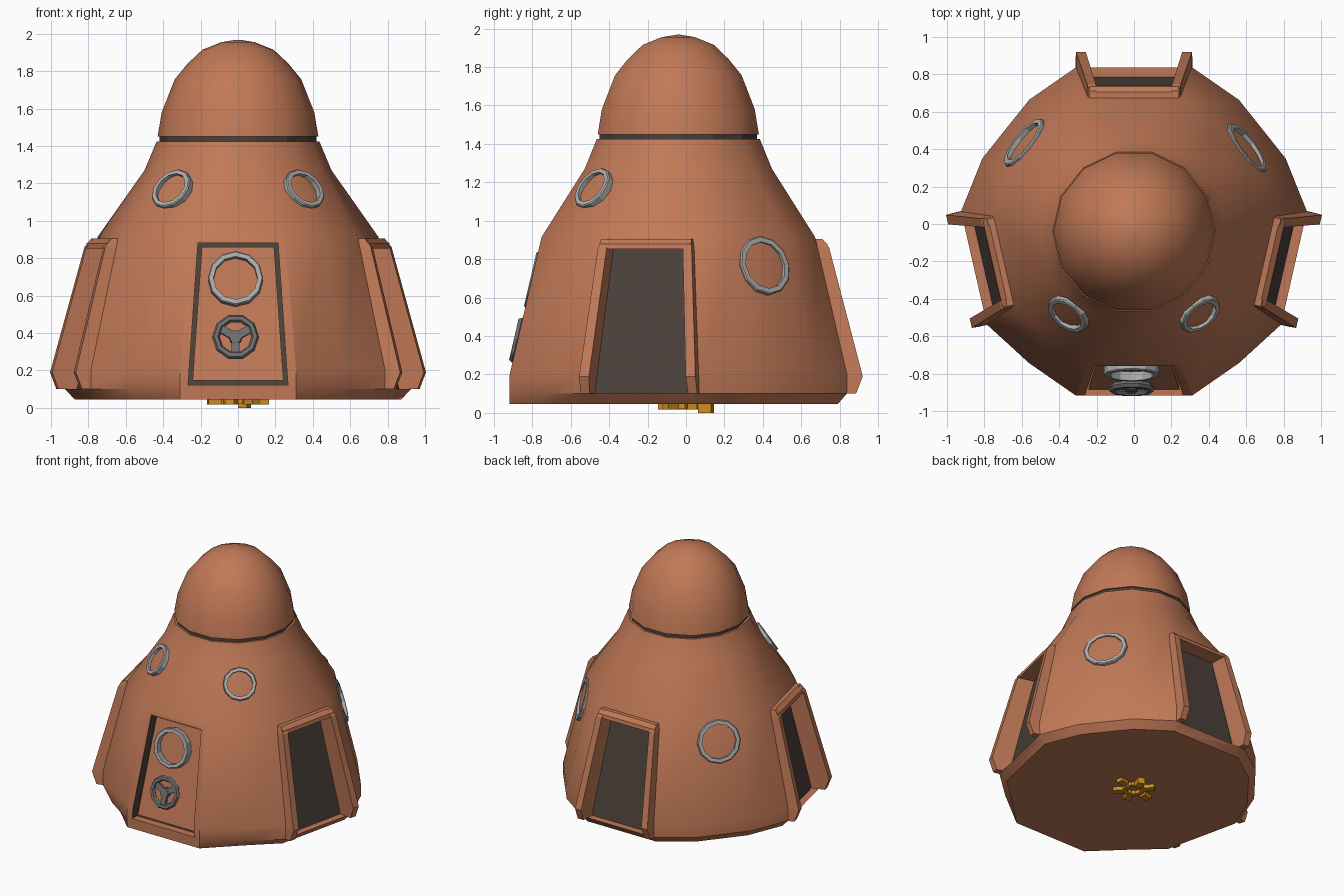
import bpy, bmesh
from math import sin, cos, tau, pi, radians, copysign
from mathutils import Matrix, Vector

cube = bpy.data.objects.get("Cube")
if cube:
    bpy.data.objects.remove(cube, do_unlink=True)

SIDES = 14
STEP = 360 / SIDES
AXIS = Matrix.Translation((0, -0.04, 0))
BAYS = {"left_bay": -STEP / 2, "right_bay": 180 + STEP / 2, "back_bay": 90}
FRONT = -90


def material(name, color):
    m = bpy.data.materials.new(name)
    m.use_nodes = True
    m.diffuse_color = (*color, 1)
    m.node_tree.nodes["Principled BSDF"].inputs["Base Color"].default_value = (*color, 1)
    return m


HULL = material("terracotta hull", (0.53, 0.19, 0.095))
DARK = material("dark recess", (0.07, 0.052, 0.042))
STEEL = material("light steel", (0.42, 0.42, 0.42))
IRON = material("dark steel", (0.16, 0.16, 0.16))
GOLD = material("gold", (0.62, 0.27, 0.015))


def activate(ob):
    bpy.ops.object.select_all(action='DESELECT')
    ob.select_set(True)
    bpy.context.view_layer.objects.active = ob


def smooth_object(ob):
    activate(ob)
    bpy.ops.object.shade_smooth_by_angle(angle=radians(32))


def make(name, bm, mat, matrix=Matrix(), smooth=False):
    bm.transform(matrix)
    bmesh.ops.recalc_face_normals(bm, faces=bm.faces)
    me = bpy.data.meshes.new(name)
    bm.to_mesh(me)
    bm.free()
    me.materials.append(mat)
    ob = bpy.data.objects.new(name, me)
    bpy.context.collection.objects.link(ob)
    if smooth:
        smooth_object(ob)
    return ob


def loft(sections, bm=None, closed=False):
    """Skin a list of vertex loops; cap the ends, or join them when closed."""
    bm = bm or bmesh.new()
    loops = [[bm.verts.new(p) for p in s] for s in sections]
    pairs = list(zip(loops, loops[1:]))
    if closed:
        pairs.append((loops[-1], loops[0]))
    else:
        bm.faces.new(loops[0])
        bm.faces.new(loops[-1])
    for a, b in pairs:
        for i in range(len(a)):
            j = (i + 1) % len(a)
            bm.faces.new((a[i], a[j], b[j], b[i]))
    return bm


def lathe(profile, n, closed=False, bm=None):
    """Turn (radius, height) points around z."""
    return loft([[(r * cos(tau * i / n), r * sin(tau * i / n), z) for i in range(n)]
                 for r, z in profile], bm, closed)


def slab(levels):
    """Upright block from (z, half width, inner depth, outer depth) levels."""
    return loft([[(-t, a, z), (t, a, z), (t, b, z), (-t, b, z)] for z, t, a, b in levels])


def rails(levels):
    """Mirrored pair of posts from (z, inner t, outer t, inner depth, outer depth) levels."""
    bm = bmesh.new()
    for s in (-1, 1):
        loft([[(s * t0, a, z), (s * t1, a, z), (s * t1, b, z), (s * (t0 + 0.008), b, z)]
              for z, t0, t1, a, b in levels], bm)
    return bm


def facing(angle):
    """Frame whose +y points outward at the given angle."""
    return AXIS @ Matrix.Rotation(radians(angle - 90), 4, 'Z')


def on_wall(angle, depth, z, slope, shift=0):
    """Frame whose +z is the outward normal of the sloped wall."""
    return (facing(angle) @ Matrix.Translation((shift, depth, z))
            @ Matrix.Rotation(radians(slope - 90), 4, 'X'))


def hull_loop(radius, z, spread, front_radius):
    """Polygon whose doorway sides are widened to the given half-width ratio."""
    loop = []
    for i in range(SIDES):
        angle = radians(i * STEP)
        point = Vector((radius * cos(angle), radius * sin(angle), z))
        for bay in (*BAYS.values(), FRONT):
            offset = (i * STEP - bay + 180) % 360 - 180
            if abs(offset) < STEP:
                r = front_radius if bay == FRONT else radius
                local = Vector((r * cos(pi / SIDES), copysign(spread * r, offset), z))
                point = Matrix.Rotation(radians(bay), 3, 'Z') @ local
        loop.append(point)
    return loop


# Hull
WIDE, EVEN = 0.345, sin(pi / SIDES)
hull = make("hull", loft([hull_loop(*level) for level in (
    (0.85, 0.045, WIDE, 0.90), (0.90, 0.1, WIDE, 0.90), (0.90, 0.2, WIDE, 0.90),
    (0.73, 0.915, WIDE, 0.73), (0.50, 1.27, EVEN, 0.50), (0.435, 1.425, EVEN, 0.435))]),
    HULL, AXIS)

# Doorway recesses cut into the hull: dark walls, hull-coloured floor
recess = [(n, a, [(0.1, 0.265, 0.825, 1.2), (0.862, 0.205, 0.66, 1.2)]) for n, a in BAYS.items()]
recess.append(("front_door", FRONT, [(0.122, 0.267, 0.82, 1.2), (0.882, 0.214, 0.65, 1.2)]))
for name, angle, levels in recess:
    cutter = make(name + "_cutter", slab(levels), HULL, facing(angle))
    cutter.hide_render = True
    cutter.data.materials.append(DARK)
    for face in cutter.data.polygons:
        face.material_index = int(face.normal.z > -0.9)
    mod = hull.modifiers.new(name, 'BOOLEAN')
    mod.operation, mod.solver, mod.object = 'DIFFERENCE', 'EXACT', cutter
    mod.material_mode = 'TRANSFER'
    activate(hull)
    bpy.ops.object.modifier_apply(modifier=mod.name)
    bpy.data.objects.remove(cutter, do_unlink=True)
smooth_object(hull)

# Nose with a dark seam below it
make("nose_seam", lathe([(0.42, 1.42), (0.42, 1.455)], SIDES), DARK, AXIS)
make("nose_dome", lathe([(0.43, 1.45), (0.408, 1.58), (0.338, 1.757), (0.27, 1.84),
                         (0.19, 1.915), (0.09, 1.955), (0.01, 1.968)], SIDES), HULL, AXIS, True)

# Raised frames around the three open bays
for name, angle in BAYS.items():
    make(name + "_rails", rails([(0.1, 0.255, 0.312, 0.80, 0.925), (0.19, 0.25, 0.31, 0.79, 0.96),
                                 (0.86, 0.195, 0.25, 0.66, 0.785), (0.905, 0.195, 0.24, 0.66, 0.75)]),
         HULL, facing(angle))
    make(name + "_lintel", slab([(0.852, 0.24, 0.65, 0.78), (0.88, 0.24, 0.65, 0.775),
                                 (0.905, 0.23, 0.65, 0.745)]), HULL, facing(angle))

# Front door panel
make("front_door_panel", slab([(0.147, 0.243, 0.80, 0.845), (0.86, 0.193, 0.64, 0.685)]),
     HULL, facing(FRONT))


# Porthole rings
def ring(name, radius, width, low, high, matrix):
    c = 0.006
    make(name, lathe([(radius, low), (radius, high - c), (radius - c, high),
                      (radius - width, high), (radius - width, low)], 12, True), STEEL, matrix)


ring("door_window_ring", 0.148, 0.03, -0.01, 0.045, on_wall(FRONT, 0.727, 0.685, 13, 0.013))
ring("left_upper_porthole", 0.12, 0.028, -0.045, 0.03, on_wall(-2 * STEP, 0.555, 1.16, 33))
ring("right_upper_porthole", 0.12, 0.028, -0.045, 0.03, on_wall(180 + 2 * STEP, 0.555, 1.16, 33))
ring("left_rear_porthole", 0.158, 0.032, -0.03, 0.035, on_wall(36.5, 0.728, 0.76, 16))
ring("right_rear_porthole", 0.158, 0.032, -0.03, 0.035, on_wall(141, 0.732, 0.76, 16))

# Hand wheel: faceted rim with three spokes
wheel = bmesh.new()
lathe([(0.105 + 0.021 * cos(a * pi / 3), 0.03 + 0.02 * sin(a * pi / 3)) for a in range(6)],
      10, True, wheel)
lathe([(0.035, 0.0), (0.035, 0.042)], 8, bm=wheel)
for k in range(3):
    turn = Matrix.Rotation(tau * k / 3 - pi / 6, 4, 'Z') @ Matrix.Translation((0.05, 0, 0.028))
    bmesh.ops.create_cube(wheel, size=1, matrix=turn @ Matrix.Diagonal((0.1, 0.042, 0.022, 1)))
make("hand_wheel", wheel, IRON, on_wall(FRONT, 0.81, 0.372, 13, 0.013))

# Gold coupling under the floor
coupling = bmesh.new()
lathe([(0.08, 0.02), (0.08, 0.06), (0.05, 0.06), (0.05, 0.02)], 10, True, coupling)
for k in range(6):
    spot = (Matrix.Rotation(tau * k / 6 + 0.2, 4, 'Z')
            @ Matrix.Translation((0.11 if k % 3 else 0.13, 0, 0.035)))
    drop = 0.07 if k == 1 else 0.035
    bmesh.ops.create_cube(coupling, size=1, matrix=spot @ Matrix.Diagonal((0.07, 0.05, drop, 1)))
make("floor_coupling", coupling, GOLD)
